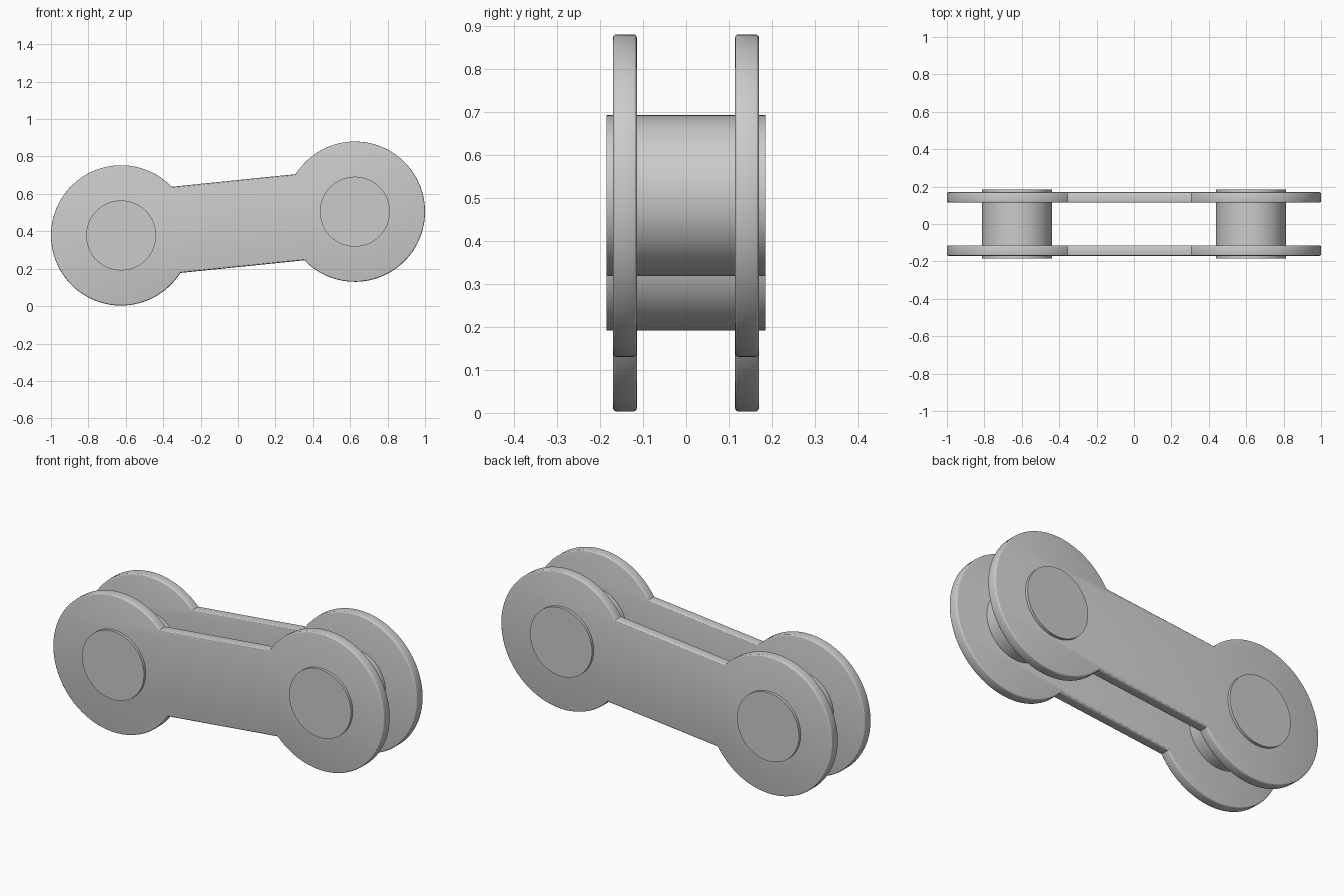
import bpy, bmesh, math
from mathutils import Matrix

if "Cube" in bpy.data.objects:
    bpy.data.objects.remove(bpy.data.objects["Cube"])

L = (-0.625, 0.378)      # left pin centre (x, z)
R = (0.625, 0.505)       # right pin centre
R_END, R_PIN, HALF_W = 0.375, 0.187, 0.2315
Y_IN, Y_OUT, Y_PIN = 0.114, 0.17, 0.185
N = 72


def finish(ob, angle):
    bpy.ops.object.select_all(action='DESELECT')
    ob.select_set(True)
    bpy.context.view_layer.objects.active = ob
    bpy.ops.object.shade_smooth_by_angle(angle=math.radians(angle))


def lobe(centre, start, end):
    return [(centre[0] + R_END * math.cos(start + (end - start) * i / N),
             centre[1] + R_END * math.sin(start + (end - start) * i / N))
            for i in range(N + 1)]


# Side plate outline: two round ends joined by a narrower tilted bar
tilt = math.atan2(R[1] - L[1], R[0] - L[0])
a = math.asin(HALF_W / R_END)
outline = (lobe(L, tilt + a, tilt + 2 * math.pi - a)
           + lobe(R, tilt + a - math.pi, tilt + math.pi - a))

bm = bmesh.new()
face = bm.faces.new([bm.verts.new((x, -Y_OUT, z)) for x, z in outline])
ext = bmesh.ops.extrude_face_region(bm, geom=[face], use_keep_orig=True)
verts = [v for v in ext['geom'] if isinstance(v, bmesh.types.BMVert)]
bmesh.ops.translate(bm, verts=verts, vec=(0, Y_OUT - Y_IN, 0))
bmesh.ops.recalc_face_normals(bm, faces=bm.faces)
# Rounded rims on both flat faces
rims = [e for e in bm.edges if abs(e.verts[0].co.y - e.verts[1].co.y) < 1e-6]
bmesh.ops.bevel(bm, geom=rims, offset=0.009, segments=3, profile=0.5,
                affect='EDGES', clamp_overlap=True)
me = bpy.data.meshes.new("side_plates")
bm.to_mesh(me)
bm.free()
plates = bpy.data.objects.new("side_plates", me)
bpy.context.collection.objects.link(plates)
finish(plates, 28)
mirror = plates.modifiers.new("mirror", 'MIRROR')
mirror.use_axis = (False, True, False)

# Pins running through both plates
for name, (x, z) in (("left_pin", L), ("right_pin", R)):
    bpy.ops.mesh.primitive_cylinder_add(vertices=64, radius=R_PIN, depth=2 * Y_PIN,
                                        location=(x, 0, z),
                                        rotation=(math.pi / 2, 0, 0))
    pin = bpy.context.object
    pin.name = name
    finish(pin, 30)
